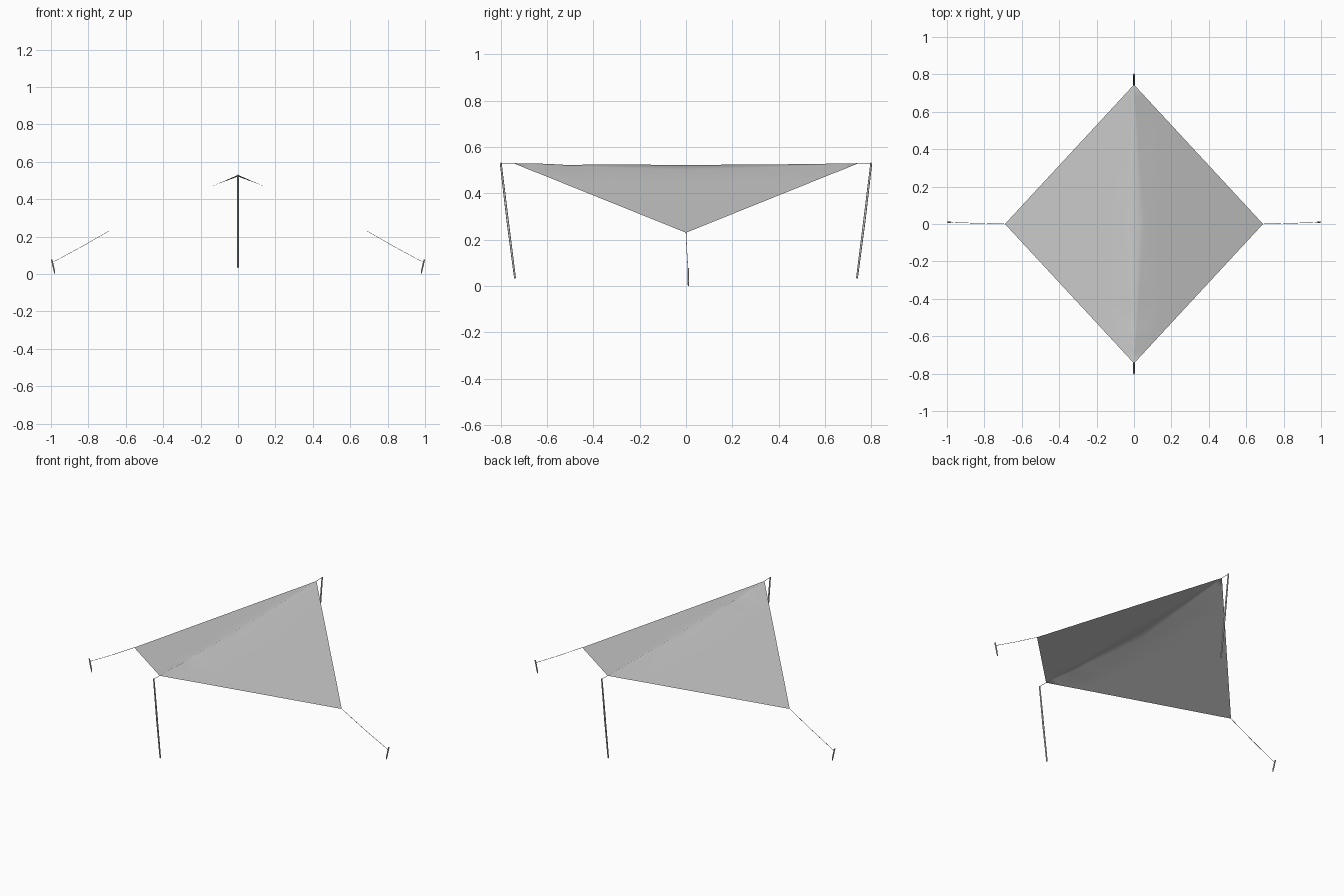
import bpy, bmesh, math
from mathutils import Vector

if "Cube" in bpy.data.objects:
    bpy.data.objects.remove(bpy.data.objects["Cube"])

HALF_X, HALF_Y, RIDGE, CORNER = 0.69, 0.745, 0.53, 0.23


def rod(name, points, radii, sides=8):
    """Swept round bar through points, with a radius at each point."""
    bm = bmesh.new()
    pts = [Vector(p) for p in points]
    q = (pts[-1] - pts[0]).to_track_quat('Z', 'Y')
    rings = []
    for p, r in zip(pts, radii):
        rings.append([bm.verts.new(p + q @ Vector((r * math.cos(2 * math.pi * k / sides),
                                                  r * math.sin(2 * math.pi * k / sides), 0)))
                      for k in range(sides)])
    for a, b in zip(rings, rings[1:]):
        for k in range(sides):
            n = (k + 1) % sides
            bm.faces.new((a[k], a[n], b[n], b[k]))
    bm.faces.new(rings[0][::-1])
    bm.faces.new(rings[-1])
    return finish(name, bm)


def finish(name, bm):
    me = bpy.data.meshes.new(name)
    bm.to_mesh(me)
    bm.free()
    ob = bpy.data.objects.new(name, me)
    bpy.context.collection.objects.link(ob)
    bpy.ops.object.select_all(action='DESELECT')
    ob.select_set(True)
    bpy.context.view_layer.objects.active = ob
    bpy.ops.object.shade_smooth_by_angle(angle=math.radians(50))
    return ob


# Diamond tarp: a thin single sheet folded over a slightly sagging ridge
bm = bmesh.new()
bmesh.ops.create_grid(bm, x_segments=24, y_segments=24, size=1)
for v in bm.verts:
    u, w = v.co.x, v.co.y
    x, y = u * HALF_X * (1 - abs(w)), w * HALF_Y
    z = RIDGE - (RIDGE - CORNER) * abs(x) / HALF_X
    sag = 0.007 * (1 - w * w) + 0.005 * math.exp(-((y + 0.5) / 0.06) ** 2)
    v.co = (x, y, z - sag * max(0, 1 - abs(x) / 0.12))
bmesh.ops.remove_doubles(bm, verts=bm.verts, dist=0.0005)
finish("tarp", bm)

# Leaning poles and short ridge ties at both ends
for s, side in ((-1, "front"), (1, "back")):
    rod(side + "_pole", [(0, s * 0.738, 0.033), (0, s * 0.77, 0.28), (0, s * 0.80, 0.532)],
        [0.004, 0.005, 0.004])
    rod(side + "_ridge_tie", [(0, s * HALF_Y, RIDGE), (0, s * 0.80, RIDGE)], [0.0012] * 2, 6)

# Guy lines and tilted ground stakes at both sides
for s, side in ((-1, "left"), (1, "right")):
    rod(side + "_guy_line", [(s * HALF_X, 0, CORNER), (s * 0.84, 0.004, 0.144),
                             (s * 0.99, 0.009, 0.063)], [0.0012] * 3, 6)
    rod(side + "_stake", [(s * 0.979, 0.010, 0.0), (s * 0.983, 0.010, 0.02),
                          (s * 0.996, 0.010, 0.077)], [0.002, 0.004, 0.004])
